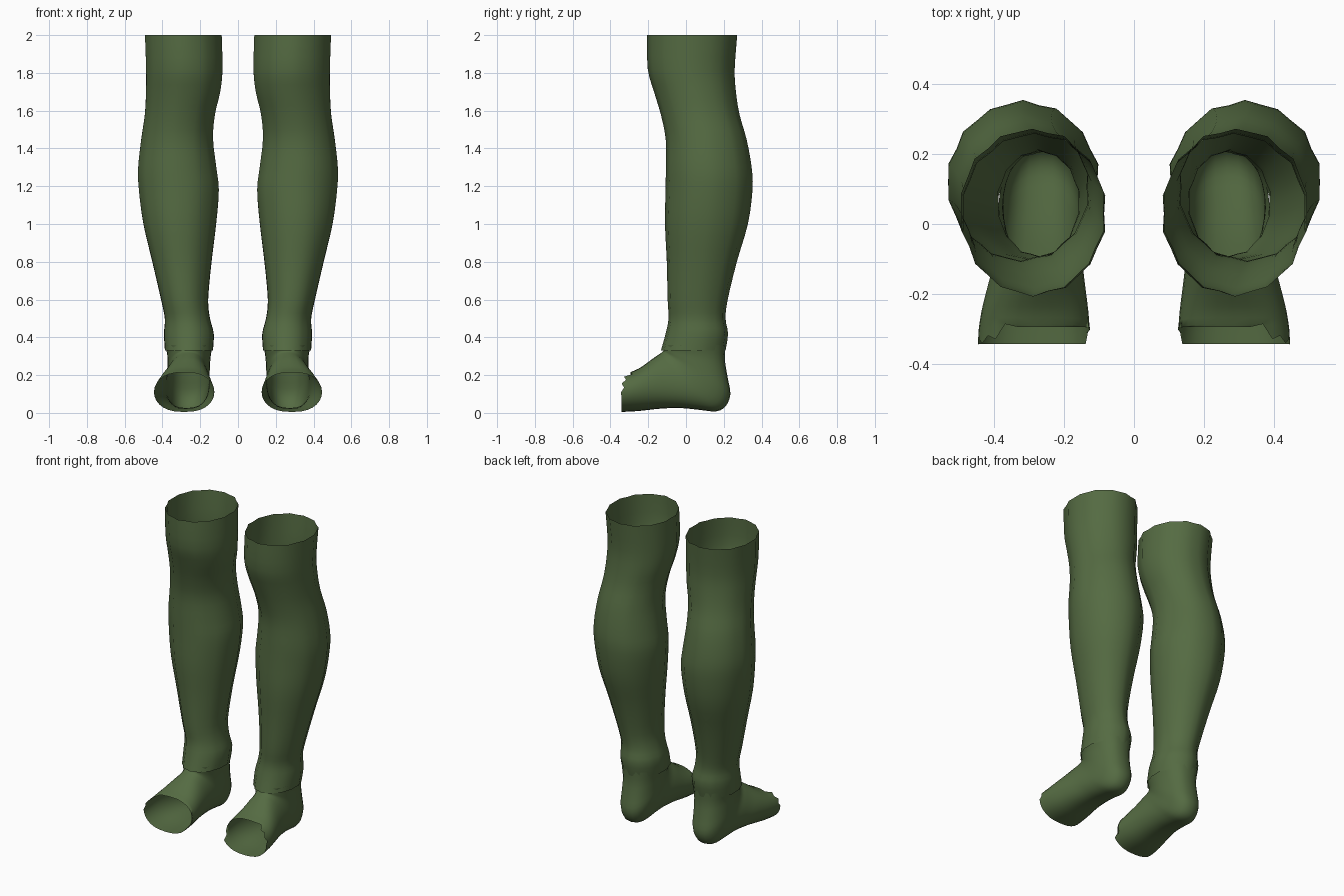
import bpy, bmesh, math

if "Cube" in bpy.data.objects:
    bpy.data.objects.remove(bpy.data.objects["Cube"])

GREEN = (0.09, 0.147, 0.055, 1)
cloth = bpy.data.materials.new("olive green cloth")
cloth.use_nodes = True
cloth.diffuse_color = GREEN
cloth.node_tree.nodes["Principled BSDF"].inputs["Base Color"].default_value = GREEN

SEGMENTS = 28

# Sleeve sections: height, inner x, outer x, front y, back y
SLEEVE = [
    (2.0, .085, .495, -.20, .27), (1.82, .08, .488, -.197, .256),
    (1.7, .092, .488, -.165, .262), (1.58, .12, .494, -.13, .28),
    (1.45, .13, .513, -.105, .316), (1.3, .113, .53, -.105, .342),
    (1.18, .10, .527, -.107, .346), (1.0, .115, .503, -.11, .322),
    (.8, .14, .455, -.10, .265), (.6, .158, .408, -.095, .218),
    (.5, .148, .388, -.09, .207), (.42, .128, .392, -.105, .22),
    (.33, .132, .387, -.13, .207),
]

# Foot sections: instep y, z, sole y, z, inner x, outer x
FOOT = [
    (-.295, .215, -.345, .005, .125, .445), (-.25, .235, -.25, .01, .13, .435),
    (-.21, .262, -.13, .023, .14, .415), (-.175, .288, -.02, .025, .148, .395),
    (-.15, .305, .08, .015, .153, .384), (-.135, .315, .16, .008, .153, .378),
    (-.125, .322, .21, .035, .153, .375), (-.12, .328, .235, .1, .15, .373),
    (-.119, .334, .22, .19, .148, .373), (-.118, .342, .206, .28, .143, .375),
    (-.115, .36, .207, .36, .134, .386),
]


def refine(rows, steps=3):
    """Catmull-Rom interpolation between sections."""
    out = []
    for i in range(len(rows) - 1):
        quad = [rows[max(i - 1, 0)], rows[i], rows[i + 1], rows[min(i + 2, len(rows) - 1)]]
        for s in range(steps):
            t = s / steps
            out.append([b + 0.5 * t * (c - a + t * (2 * a - 5 * b + 4 * c - d
                        + t * (3 * (b - c) + d - a)))
                        for a, b, c, d in zip(*quad)])
    return out + [list(rows[-1])]


def sleeve_ring(row):
    z, x0, x1, y0, y1 = row
    ring = []
    for k in range(SEGMENTS):
        a = math.tau * k / SEGMENTS
        # vertical pleats, with a slow drift so that they look irregular
        pleat = 0.016 * (-1) ** k * (1 + 0.4 * math.sin(5 * a + 2 * z))
        r = 1 + pleat - 0.006 * math.sin(3 * a + 4 * z)
        ring.append(((x0 + x1) / 2 + (x1 - x0) / 2 * r * math.sin(a),
                     (y0 + y1) / 2 + (y1 - y0) / 2 * r * math.cos(a), z))
    return ring


def foot_ring(row):
    ty, tz, by, bz, x0, x1 = row
    ring = []
    for k in range(SEGMENTS):
        a = math.tau * k / SEGMENTS
        h = (1 - math.cos(a)) / 2
        # fuller than an ellipse, so the sole and heel stay broad
        w = math.copysign(abs(math.sin(a)) ** 0.8, math.sin(a))
        ring.append(((x0 + x1) / 2 + (x1 - x0) / 2 * w,
                     ty + (by - ty) * h, tz + (bz - tz) * h))
    return ring


def tear(ring):
    """Toe opening: overhanging sole, set-back top, ragged outer edge."""
    ragged = {2: -.285, 3: -.328, 4: -.318, 5: -.34, 6: -.328, 7: -.344}
    return [(x, ragged.get(k, -.342 if 8 <= k <= 19 else -.293), z)
            for k, (x, y, z) in enumerate(ring)]


def loft(name, rings, side):
    bm = bmesh.new()
    loops = [[bm.verts.new((side * x, y, z)) for x, y, z in ring] for ring in rings]
    for a, b in zip(loops, loops[1:]):
        for k in range(SEGMENTS):
            n = (k + 1) % SEGMENTS
            bm.faces.new((a[k], a[n], b[n], b[k]))
    # point the shell outwards from its own middle
    bm.normal_update()
    middle = sum((v.co for v in bm.verts), loops[0][0].co * 0) / len(bm.verts)
    if sum((f.calc_center_median() - middle).dot(f.normal) * f.calc_area() for f in bm.faces) < 0:
        bmesh.ops.reverse_faces(bm, faces=bm.faces)
    mesh = bpy.data.meshes.new(name)
    bm.to_mesh(mesh)
    bm.free()
    mesh.materials.append(cloth)
    mesh.shade_smooth()
    obj = bpy.data.objects.new(name, mesh)
    bpy.context.collection.objects.link(obj)


for label, side in (("left", 1), ("right", -1)):
    # Open leg sleeve
    loft(label + "_leg_sleeve", [sleeve_ring(r) for r in refine(SLEEVE)], side)
    # Open-toed foot, flaring out to meet the sleeve hem
    foot = [foot_ring(r) for r in refine(FOOT)]
    foot[0] = tear(foot[0])
    loft(label + "_foot", foot, side)
